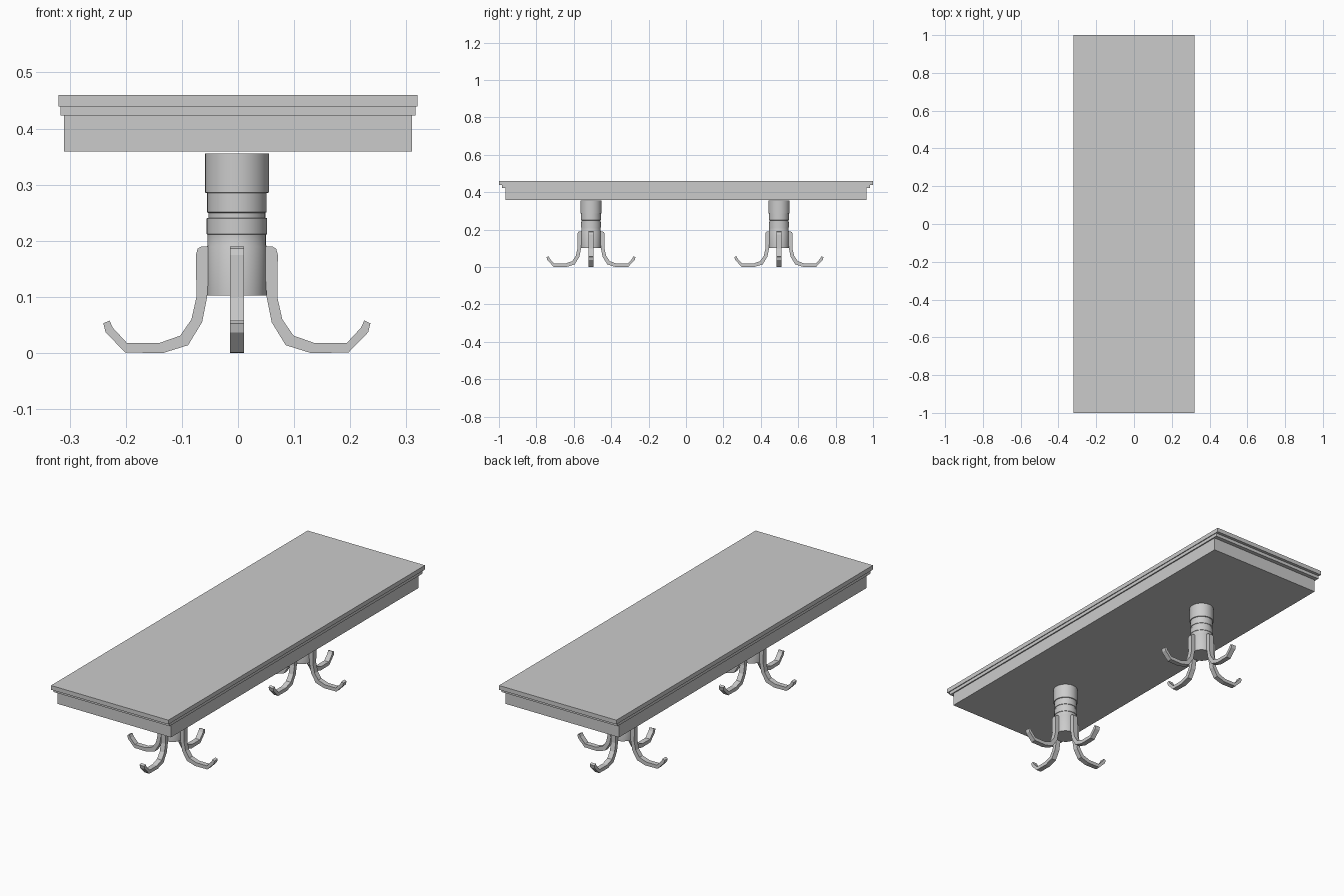
import bpy, bmesh, math
from mathutils import Matrix

if "Cube" in bpy.data.objects:
    bpy.data.objects.remove(bpy.data.objects["Cube"])


def add_object(name, bm):
    bmesh.ops.recalc_face_normals(bm, faces=bm.faces)
    me = bpy.data.meshes.new(name)
    bm.to_mesh(me)
    bm.free()
    ob = bpy.data.objects.new(name, me)
    bpy.context.scene.collection.objects.link(ob)
    return ob


def box(name, hx, hy, z0, z1):
    bm = bmesh.new()
    bmesh.ops.create_cube(bm, size=1, matrix=Matrix.Translation((0, 0, (z0 + z1) / 2))
                          @ Matrix.Diagonal((2 * hx, 2 * hy, z1 - z0, 1)))
    return add_object(name, bm)


def lathe(name, profile, centre, sides=32):
    bm = bmesh.new()
    rings = [[bm.verts.new((r * math.cos(2 * math.pi * i / sides),
                            r * math.sin(2 * math.pi * i / sides), z))
              for i in range(sides)] for r, z in profile]
    for a, b in zip(rings, rings[1:]):
        for i in range(sides):
            j = (i + 1) % sides
            bm.faces.new((a[i], a[j], b[j], b[i]))
    bm.faces.new(rings[0])
    bm.faces.new(rings[-1])
    ob = add_object(name, bm)
    ob.location = centre
    bpy.ops.object.select_all(action='DESELECT')
    bpy.context.view_layer.objects.active = ob
    ob.select_set(True)
    bpy.ops.object.shade_smooth_by_angle(angle=math.radians(30))
    return ob


def claw_foot(name, outline, width, centre, angle):
    bm = bmesh.new()
    face = bm.faces.new([bm.verts.new((r, -width / 2, z)) for r, z in outline])
    ext = bmesh.ops.extrude_face_region(bm, geom=[face])
    bmesh.ops.translate(bm, vec=(0, width, 0),
                        verts=[v for v in ext['geom'] if isinstance(v, bmesh.types.BMVert)])
    ob = add_object(name, bm)
    ob.location = centre
    ob.rotation_euler.z = angle
    return ob


# Stepped table top
box("table_top", 0.32, 1.0, 0.439, 0.46)
box("edge_moulding", 0.316, 0.985, 0.423, 0.439)
box("apron", 0.31, 0.965, 0.359, 0.423)

# Turned pedestal profile (radius, height)
POST = [(0.053, 0.103), (0.053, 0.190), (0.052, 0.192), (0.052, 0.211), (0.054, 0.212),
        (0.054, 0.240), (0.051, 0.241), (0.051, 0.250), (0.053, 0.251), (0.053, 0.285),
        (0.057, 0.286), (0.057, 0.356)]

# Side outline of one curled foot (radius, height)
FOOT = [(0.048, 0.19), (0.063, 0.19), (0.070, 0.186), (0.073, 0.175), (0.072, 0.100),
        (0.081, 0.060), (0.101, 0.031), (0.138, 0.018), (0.196, 0.018), (0.221, 0.045),
        (0.227, 0.058), (0.238, 0.053), (0.234, 0.037), (0.199, 0.001), (0.132, 0),
        (0.087, 0.014), (0.062, 0.055), (0.053, 0.100)]

# Two pedestals, each with four feet
for side, y in (("front", -0.508), ("back", 0.497)):
    centre = (-0.002, y, 0)
    lathe(f"{side}_pedestal", POST, centre)
    for i in range(4):
        claw_foot(f"{side}_foot_{i + 1}", FOOT, 0.025, centre, i * math.pi / 2)
